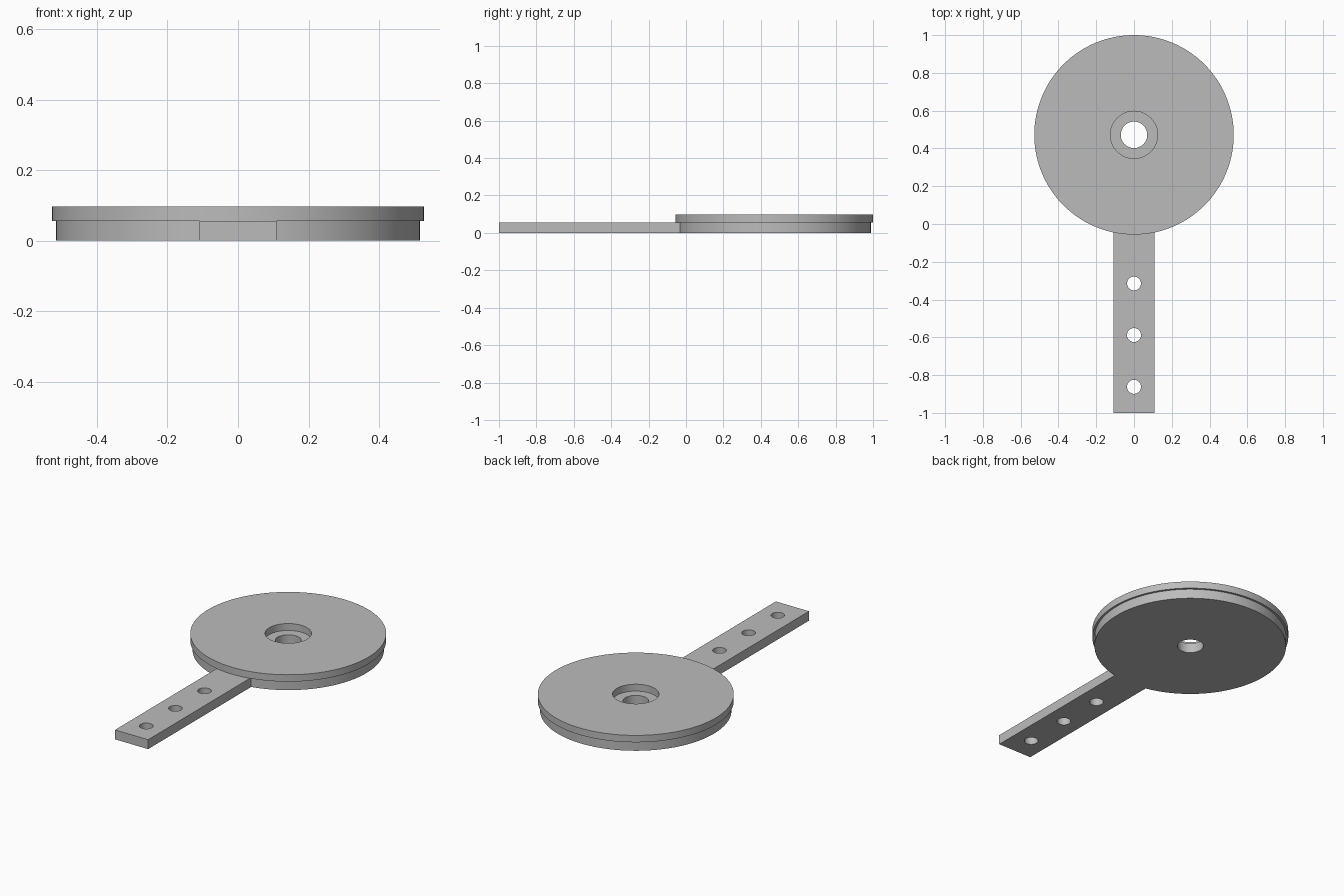
import bpy
import bmesh
from math import sin, cos, asin, pi, radians

cube = bpy.data.objects.get("Cube")
if cube:
    bpy.data.objects.remove(cube)

# Sizes
DISC_Y = 0.472
RIM_R, BASE_R = 0.528, 0.516
BORE_R, HOLE_R, BOLT_R = 0.125, 0.07, 0.037
ARM_HALF = 0.109
BASE_TOP, RIM_TOP = 0.056, 0.097

grey = bpy.data.materials.new("plain grey")
grey.use_nodes = True
colour = (0.5, 0.5, 0.5, 1)
grey.diffuse_color = colour
grey.node_tree.nodes["Principled BSDF"].inputs["Base Color"].default_value = colour


def arc(radius, y, start=0.0, sweep=2 * pi, steps=128, closed=True):
    """Points along an arc centred on x = 0."""
    count = steps if closed else steps + 1
    angles = [start + sweep * i / steps for i in range(count)]
    return [(radius * cos(a), y + radius * sin(a)) for a in angles]


def plate(name, outlines, bottom, top):
    """Flat plate; the first outline is the edge, the rest are holes."""
    curve = bpy.data.curves.new(name, "CURVE")
    curve.dimensions = "2D"
    curve.fill_mode = "BOTH"
    curve.extrude = (top - bottom) / 2
    for points in outlines:
        spline = curve.splines.new("POLY")
        spline.points.add(len(points) - 1)
        for p, (x, y) in zip(spline.points, points):
            p.co = (x, y, 0, 1)
        spline.use_cyclic_u = True
    obj = bpy.data.objects.new(name, curve)
    bpy.context.collection.objects.link(obj)
    bpy.ops.object.select_all(action="DESELECT")
    obj.select_set(True)
    bpy.context.view_layer.objects.active = obj
    bpy.ops.object.convert(target="MESH")
    obj = bpy.context.object
    # Weld caps to walls and sit the plate at its height
    bm = bmesh.new()
    bm.from_mesh(obj.data)
    bmesh.ops.remove_doubles(bm, verts=bm.verts, dist=0.0001)
    bmesh.ops.translate(bm, verts=bm.verts, vec=(0, 0, (bottom + top) / 2))
    bmesh.ops.recalc_face_normals(bm, faces=bm.faces)
    bm.to_mesh(obj.data)
    bm.free()
    obj.data.materials.clear()
    obj.data.materials.append(grey)
    bpy.ops.object.shade_smooth_by_angle(angle=radians(30))
    return obj


# Lower disc and arm in one outline, with the centre hole and bolt holes
gap = asin(ARM_HALF / BASE_R)
body = arc(BASE_R, DISC_Y, -pi / 2 + gap, 2 * pi - 2 * gap, closed=False)
body += [(-ARM_HALF, -1), (ARM_HALF, -1)]
holes = [arc(HOLE_R, DISC_Y, steps=64)]
holes += [arc(BOLT_R, y, steps=40) for y in (-0.315, -0.588, -0.862)]
plate("base_disc_and_arm", [body] + holes, 0, BASE_TOP)

# Wider upper disc, whose bore leaves a recess around the centre hole
plate("upper_disc", [arc(RIM_R, DISC_Y), arc(BORE_R, DISC_Y, steps=64)],
      BASE_TOP, RIM_TOP)
